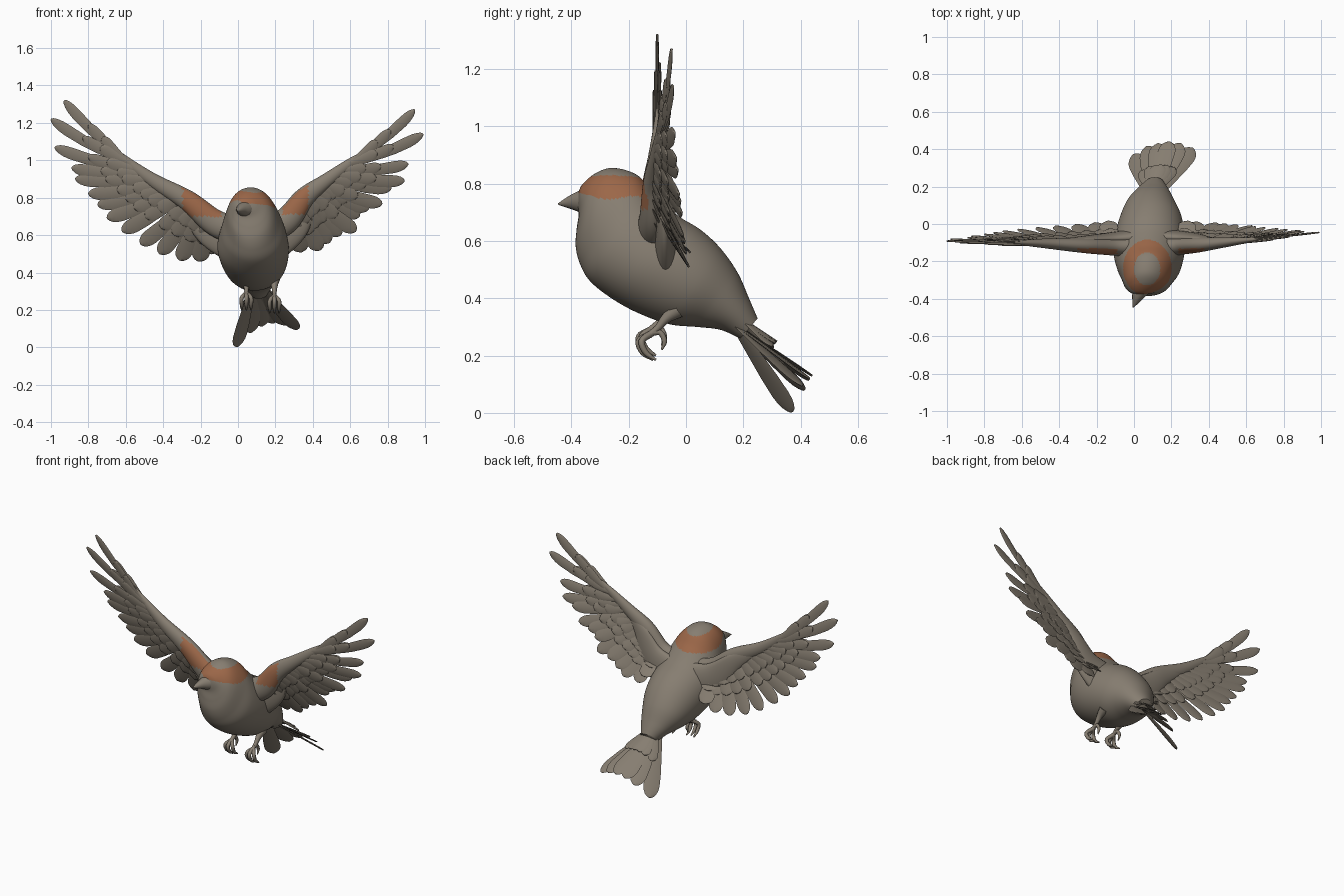
import bpy, bmesh, math
from mathutils import Vector

cube = bpy.data.objects.get("Cube")
if cube:
    bpy.data.objects.remove(cube, do_unlink=True)


def material(name, rgb):
    m = bpy.data.materials.new(name)
    m.use_nodes = True
    m.diffuse_color = (*rgb, 1)
    m.node_tree.nodes["Principled BSDF"].inputs["Base Color"].default_value = (*rgb, 1)
    return m


GREY = material("grey brown plumage", (0.24, 0.207, 0.165))
RUST = material("rust plumage", (0.33, 0.135, 0.065))


def smooth_rows(rows, steps):
    """Catmull-Rom interpolation of rows of numbers."""
    rows = [Vector(r) for r in rows]
    pts = [2 * rows[0] - rows[1]] + rows + [2 * rows[-1] - rows[-2]]
    out = []
    for p, q, r, s in zip(pts, pts[1:], pts[2:], pts[3:]):
        for k in range(steps):
            t = k / steps
            out.append(q + (r - p) * t / 2 + (p - 2.5 * q + 2 * r - s / 2) * t * t
                       + (1.5 * (q - r) + (s - p) / 2) * t ** 3)
    return out + [rows[-1]]


def add_loft(bm, rings, sides):
    """Skin elliptical rings given as centre and two half axes."""
    loops = []
    for c, a, b in rings:
        angles = [math.tau * i / sides for i in range(sides)]
        loops.append([bm.verts.new(c + a * math.cos(t) + b * math.sin(t)) for t in angles])
    for lo, hi in zip(loops, loops[1:]):
        for i in range(sides):
            j = (i + 1) % sides
            bm.faces.new((lo[i], lo[j], hi[j], hi[i]))
    bm.faces.new(loops[0][::-1])
    bm.faces.new(loops[-1])


def add_tube(bm, rows, sides=8, steps=4):
    """Round tube through rows of x, y, z, radius."""
    path = smooth_rows(rows, steps)
    rings = []
    for i, p in enumerate(path):
        d = (path[min(i + 1, len(path) - 1)] - path[max(i - 1, 0)]).to_3d().normalized()
        a = d.cross(Vector((1, 0, 0.1))).normalized()
        rings.append((p.to_3d(), a * p[3], d.cross(a) * p[3]))
    add_loft(bm, rings, sides)


def add_feather(bm, root, tip, width, normal, bend=Vector(), twist=0.0):
    """Thin blade with a round end and a bent shaft."""
    d = (tip - root).normalized()
    side = d.cross(normal).normalized()
    flat = side.cross(d).normalized()
    side = (side + flat * twist).normalized()
    mid = (root + tip) / 2 + bend
    rings = []
    for t in (0, 0.15, 0.3, 0.45, 0.6, 0.8, 0.88, 0.94, 0.98, 1):
        c = root * (1 - t) ** 2 + mid * 2 * t * (1 - t) + tip * t * t
        w = width * (0.5 + 0.5 * min(1, t * 1.5))
        if t > 0.8:
            w *= math.sqrt(max(0.02, 1 - ((t - 0.8) / 0.2) ** 2))
        rings.append((c, side * w, flat * 0.004))
    add_loft(bm, rings, 8)


def finish(name, bm, paint=None):
    bmesh.ops.recalc_face_normals(bm, faces=bm.faces)
    bm.normal_update()
    for f in bm.faces:
        f.smooth = True
        if paint and paint(f.calc_center_median(), f.normal):
            f.material_index = 1
    mesh = bpy.data.meshes.new(name)
    bm.to_mesh(mesh)
    bm.free()
    mesh.materials.append(GREY)
    if paint:
        mesh.materials.append(RUST)
    obj = bpy.data.objects.new(name, mesh)
    bpy.context.collection.objects.link(obj)
    bpy.ops.object.select_all(action="DESELECT")
    obj.select_set(True)
    bpy.context.view_layer.objects.active = obj
    bpy.ops.object.shade_smooth_by_angle(angle=math.radians(60))


# Head and body: upper y z, lower y z, half width, centre x
BODY = [
    (-.378, .765, -.378, .715, .03, .035), (-.36, .80, -.375, .69, .062, .045),
    (-.31, .84, -.382, .64, .096, .06), (-.25, .855, -.385, .58, .122, .068),
    (-.17, .83, -.37, .52, .146, .075), (-.11, .765, -.335, .46, .172, .08),
    (-.03, .69, -.26, .40, .19, .08), (.05, .64, -.17, .35, .185, .085),
    (.12, .575, -.06, .31, .165, .09), (.18, .49, .04, .30, .13, .09),
    (.22, .40, .12, .29, .09, .10), (.25, .33, .19, .26, .05, .11)]


def head_band(c, n):
    crown = ((c.x - .07) / .07) ** 2 + ((c.y + .24) / .088) ** 2 < 1
    cap = ((c.x - .072) / .13) ** 2 + ((c.y + .235) / .15) ** 2 < 1
    return cap and not crown and c.z > .77 - .26 * (c.y + .38)


bm = bmesh.new()
rings = []
for ty, tz, by, bz, w, cx in smooth_rows(BODY, 14):
    rings.append((Vector((cx, (ty + by) / 2, (tz + bz) / 2)),
                  Vector((0, (ty - by) / 2, (tz - bz) / 2)), Vector((w, 0, 0))))
add_loft(bm, rings, 120)
finish("body", bm, head_band)

# Beak
bm = bmesh.new()
add_tube(bm, [(.035, -.355, .738, .045), (.02, -.385, .737, .032),
              (.006, -.42, .733, .016), (-.005, -.447, .729, .002)], 16)
finish("beak", bm)

# Wings: arm path (x, y, z) and feather tips (x, z) from the leading feather inward
ARM_RADII = [(.06, .08), (.048, .07), (.04, .055), (.028, .038), (.014, .022), (.005, .008)]
WINGS = {
    "right_wing": (
        [(.02, -.12, .62), (-.12, -.12, .665), (-.27, -.115, .785),
         (-.45, -.105, .89), (-.60, -.10, 1.0), (-.70, -.10, 1.09)],
        [(-.93, 1.32), (-1.0, 1.22), (-.98, 1.07), (-.89, .96), (-.87, .90), (-.80, .82),
         (-.75, .76), (-.70, .69), (-.62, .62), (-.52, .55), (-.42, .50), (-.31, .465),
         (-.21, .46), (-.14, .50)], -.10, (-.295, -.09, .70)),
    "left_wing": (
        [(.14, -.12, .62), (.26, -.115, .68), (.355, -.11, .80),
         (.47, -.10, .89), (.62, -.085, 1.0), (.72, -.075, 1.06)],
        [(.945, 1.27), (.99, 1.14), (.91, .98), (.89, .89), (.82, .85), (.77, .765),
         (.70, .74), (.65, .70), (.63, .62), (.55, .60), (.49, .56), (.44, .52),
         (.34, .51), (.29, .56)], -.05, (.24, .375, .71)),
}
for name, (arm, tips, outer_y, patch) in WINGS.items():
    path = smooth_rows([p + r for p, r in zip(arm, ARM_RADII)], 10)

    # Fleshy arm with a rust patch on its front, and a broad shoulder pad behind
    bm = bmesh.new()
    rings, pad = [], []
    for i, p in enumerate(path):
        d = path[min(i + 1, len(path) - 1)] - path[max(i - 1, 0)]
        up = Vector((-d[2], 0, d[0])).normalized()
        if up.z < 0:
            up = -up
        c = Vector(p[:3])
        rings.append((c, Vector((0, p[3], 0)), up * p[4]))
        if i <= 30:
            fade = math.sqrt(1.02 - i / 30)
            pad.append((c - up * p[4] * .75 * fade + Vector((0, .05 * fade, 0)),
                        Vector((0, p[3] * .8 * fade, 0)), up * p[4] * 1.6 * fade))
    add_loft(bm, rings, 40)
    add_loft(bm, pad, 24)
    finish(name + "_arm", bm, lambda c, n: n.y < -.45 and c.y < -.13
           and patch[0] < c.x < patch[1] and c.z > patch[2])

    # Flight feathers, then two shorter rows of coverts on both faces
    bm = bmesh.new()
    front = Vector((0, -1, 0))
    twist = .17 if arm[-1][0] < 0 else -.17
    for i, (x, z) in enumerate(tips):
        u = i / (len(tips) - 1)
        root = Vector(path[round(40 - 30 * u)][:3])
        tip = Vector((x, outer_y + (.015 - outer_y) * u, z))
        bend = Vector((0, 0, -.035 * (1 - u)))
        width = .029 + .02 * u
        add_feather(bm, root, tip, width, front, bend, twist)
        for length, offset in ((.6, .012), (.6, -.012), (.38, .022), (.38, -.022)):
            shift = Vector((0, offset * (.5 + .5 * u), 0))
            add_feather(bm, root + shift, root.lerp(tip, length) + shift,
                        width * .95, front, bend * length, twist)
    finish(name + "_feathers", bm)

# Tail fan with short coverts above it
TAIL = [(-.005, .37, .003), (.07, .415, .08), (.13, .43, .115),
        (.19, .44, .13), (.25, .43, .12), (.315, .405, .095)]
bm = bmesh.new()
for i, p in enumerate(TAIL):
    tip = Vector(p)
    root = Vector((.075 + .012 * i, .17, .31))
    normal = Vector(((tip.x - .16) * 3.6, .8, .6))
    add_feather(bm, root, tip, .047, normal, twist=.1)
    lift = Vector((0, .025, .02))
    add_feather(bm, root + lift, root.lerp(tip, .45) + lift, .03, normal)
finish("tail", bm)

# Legs with curled toes
for name, x, drop in (("right_leg", .045, 0), ("left_leg", .195, -.015)):
    bm = bmesh.new()
    add_tube(bm, [(x, -.03, .36, .03), (x, -.07, .33, .018),
                  (x, -.10, .31 + drop, .012), (x, -.13, .285 + drop, .012)])
    for side in (-1, 0, 1):
        s = x + side * .025
        y = -.01 * (1 - abs(side))
        add_tube(bm, [(x, -.125, .29 + drop, .012), (s, -.155 + y, .265 + drop, .011),
                      (s, -.14 + y, .225 + drop, .01),
                      (s, -.105 + y, .20 + drop, .004)])
    add_tube(bm, [(x, -.12, .295 + drop, .012), (x, -.09, .295 + drop, .01),
                  (x, -.075, .265 + drop, .009), (x, -.085, .235 + drop, .003)])
    finish(name, bm)
